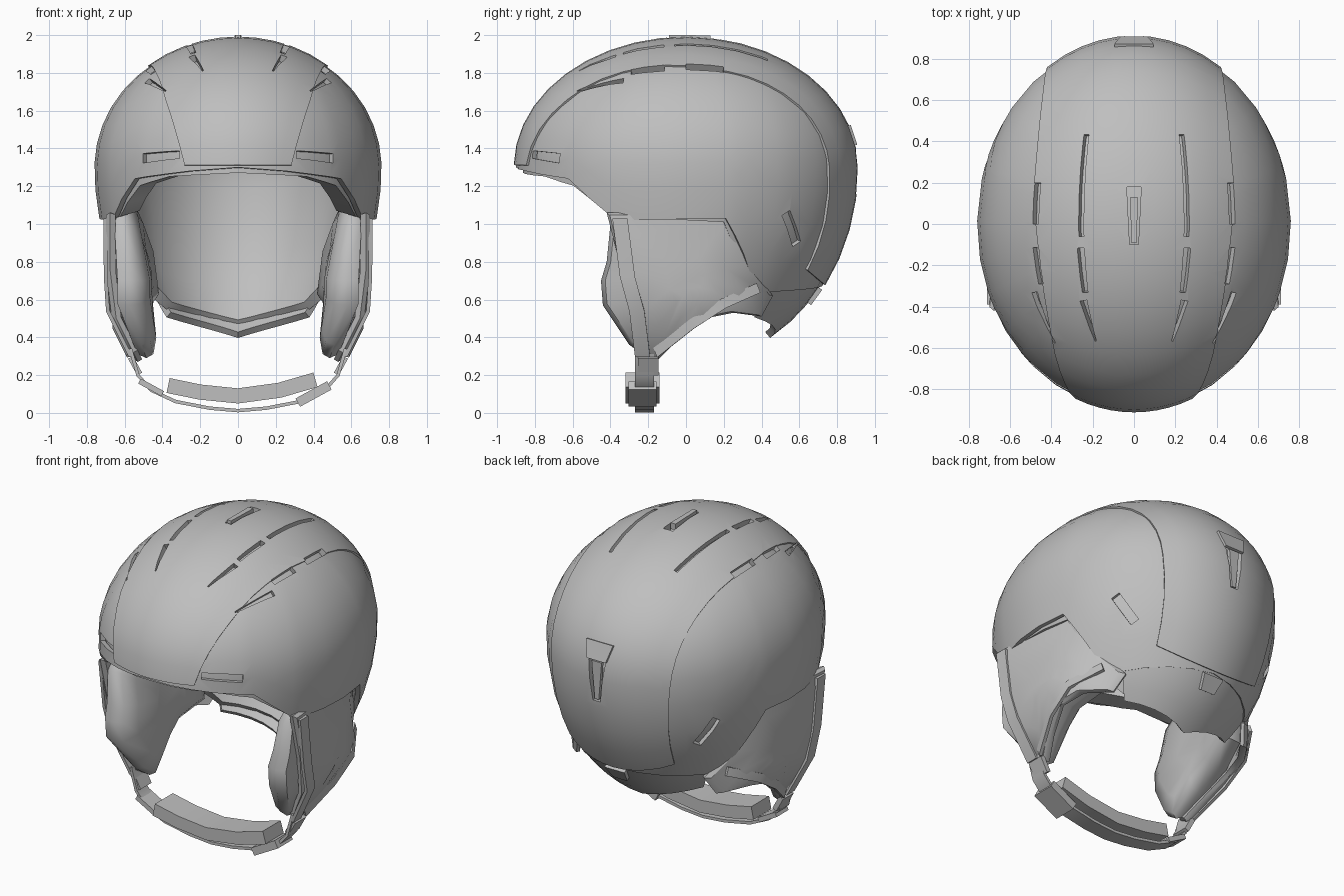
import bpy, bmesh, math
from mathutils import Vector, Matrix

if "Cube" in bpy.data.objects:
    bpy.data.objects.remove(bpy.data.objects["Cube"])

grey = bpy.data.materials.new("helmet grey")
grey.diffuse_color = (0.52, 0.52, 0.52, 1)
grey.use_nodes = True
grey.node_tree.nodes["Principled BSDF"].inputs["Base Color"].default_value = grey.diffuse_color
AX, AY, ZC, UP, DOWN = 0.76, 0.9, 1.3, 0.68, 1.05   # egg-shaped base form


def interp(table, v):
    for (a, p), (b, q) in zip(table, table[1:]):
        if v <= b:
            return p + (q - p) * max(0, v - a) / (b - a)
    return table[-1][1]


def make(name, bm):
    me = bpy.data.meshes.new(name)
    bm.to_mesh(me)
    bm.free()
    me.materials.append(grey)
    ob = bpy.data.objects.new(name, me)
    bpy.context.collection.objects.link(ob)
    return ob


def smooth(ob, angle=35):
    bpy.ops.object.select_all(action='DESELECT')
    ob.select_set(True)
    bpy.context.view_layer.objects.active = ob
    bpy.ops.object.shade_smooth_by_angle(angle=math.radians(angle))


def grid(name, rows, closed=False, cap=False):
    bm = bmesh.new()
    vs = [[bm.verts.new(p) for p in r] for r in rows]
    n = len(rows[0])
    for a, b in zip(vs, vs[1:]):
        for i in range(n if closed else n - 1):
            k = (i + 1) % n
            bm.faces.new((a[i], a[k], b[k], b[i]))
    if cap:
        bm.faces.new(vs[-1])
    return make(name, bm)


def loft(name, rings, angle=35):
    ob = grid(name, rings, True, True)
    bm = bmesh.new()
    bm.from_mesh(ob.data)
    bmesh.ops.holes_fill(bm, edges=[e for e in bm.edges if e.is_boundary], sides=0)
    bmesh.ops.recalc_face_normals(bm, faces=bm.faces)
    bm.to_mesh(ob.data)
    bm.free()
    smooth(ob, angle)
    return ob


def finish(ob, thick, cutter=None):
    m = ob.modifiers.new("thickness", 'SOLIDIFY')
    m.thickness, m.offset = thick, -1
    if cutter:
        b = ob.modifiers.new("vents", 'BOOLEAN')
        b.object, b.operation, b.solver = cutter, 'DIFFERENCE', 'EXACT'
    bpy.context.view_layer.update()
    me = bpy.data.meshes.new_from_object(ob.evaluated_get(bpy.context.evaluated_depsgraph_get()))
    ob.modifiers.clear()
    ob.data = me
    me.materials.clear()
    me.materials.append(grey)
    smooth(ob)


def egg(az, phi, off=0):
    a, c = math.radians(az), (UP if phi > 0 else DOWN) + off
    k = math.cos(phi)
    return ((AX + off) * k * math.sin(a), -(AY + off) * k * math.cos(a), ZC + c * math.sin(phi))


def phi_at(z):
    return math.asin((z - ZC) / (UP if z > ZC else DOWN))


def frame(point, along, off=0):
    """Matrix sitting on the egg surface: x runs along, z points outward."""
    d = Vector(point) - Vector((0, 0, ZC))
    s = Vector((AX, AY, UP if d.z > 0 else DOWN))
    d /= math.sqrt(sum((d[i] / s[i]) ** 2 for i in range(3)))
    n = Vector([d[i] / s[i] ** 2 for i in range(3)]).normalized()
    t = Vector(along)
    t = (t - n * t.dot(n)).normalized()
    m = Matrix((t, n.cross(t), n)).transposed().to_4x4()
    m.translation = d + Vector((0, 0, ZC)) + n * off
    return m


def box(bm, m, size, taper=1):
    """Box on a matrix; taper narrows the end at -x."""
    vs = bmesh.ops.create_cube(bm, size=1)['verts']
    for v in vs:
        if v.co.x < 0:
            v.co.y *= taper
    bmesh.ops.transform(bm, matrix=m @ Matrix.Diagonal((*size, 1)), verts=vs)


# vent cutters
vents = [((.25, .19, 1.93), (0, 1, 0), .5, .025, 1), ((.242, -.22, 1.91), (.04, 1, 0), .22, .035, .8),
         ((.215, -.47, 1.85), (.15, 1, 0), .22, .035, .2), ((.475, .1, 1.83), (0, 1, 0), .2, .04, 1),
         ((.458, -.2, 1.81), (.05, 1, 0), .18, .04, .8), ((.43, -.45, 1.73), (.2, 1, 0), .27, .035, .2),
         ((.42, -.76, 1.36), (1, 0, 0), .24, .05, .8), ((.55, .57, .97), (0, .5, -.75), .2, .055, 1)]
bm = bmesh.new()
for p, d, l, w, tp in vents:
    for s in (1, -1):
        box(bm, frame((p[0] * s, p[1], p[2]), (d[0] * s, d[1], d[2])), (l, w, .16), tp)
box(bm, frame((0, .04, 1.98), (0, 1, 0)), (.28, .07, .16), .6)
box(bm, frame((0, .9, 1.31), (0, 0, 1)), (.3, .13, .16), .4)
cutter = make("vent_cutter", bm)
cutter.hide_render = True

# outer shell, following a stepped rim
HALF = [0, 10, 20, 30, 40, 46, 55, 63, 68, 79, 91, 104, 108, 112, 117, 123, 129, 140, 153, 166, 180]
AZ = HALF + [360 - a for a in HALF[-2:0:-1]]
RIM = [(0, 1.3), (20, 1.28), (40, 1.25), (46, 1.24), (63, 1.04), (68, 1.02), (104, 1.03),
       (117, .73), (129, .64), (180, .67)]
LINER_RIM = [(0, 1.27), (30, 1.25), (46, 1.2), (63, 1.03), (104, 1.0), (117, .62), (129, .52), (180, .43)]


def dome_rows(rim, off, n=12):
    low = [phi_at(interp(rim, min(a, 360 - a))) for a in AZ]
    top = math.radians(88)
    return [[egg(a, p + (top - p) * j / n, off(p + (top - p) * j / n)) for a, p in zip(AZ, low)]
            for j in range(n + 1)]


finish(grid("outer_shell", dome_rows(RIM, lambda p: 0), True, True), .03, cutter)

# thick foam liner, thinning towards the nape
inner = dome_rows(LINER_RIM, lambda p: interp([(-.95, -.075), (-.3, -.155), (2, -.155)], p))
loft("inner_liner", inner[::-1] + dome_rows(LINER_RIM, lambda p: -.036))

# raised centre panel running from brim to nape
SEAM = [(0, .28), (35, .38), (70, .45), (100, .49), (150, .44), (180, .42), (216, .37)]
rows = []
for j in range(25):
    t = 1 + 215 * j / 24
    r, row = math.radians(t), []
    for i in range(-5, 6):
        x = interp(SEAM, t) * i / 5
        m = math.sqrt(1 - (x / AX) ** 2)
        c = UP if t < 180 else DOWN
        row.append((x, -(AY + .012) * m * math.cos(r), ZC + (c + .012) * m * math.sin(r)))
    rows.append(row)
finish(grid("centre_panel", rows), .028, cutter)
bpy.data.objects.remove(cutter)

# lower back panel that curls under the nape
BACK = [(129, .5), (180, .39), (231, .5)]
cols = [129 + 102 * i / 10 for i in range(11)]
rows = [[egg(a, phi_at(interp(BACK, a) * (1 - j / 4) + .74 * j / 4), -.008) for a in cols] for j in range(5)]
finish(grid("lower_back_panel", rows), .04)

# small fittings: crown latch, back vent lid and slat, fit dial
for name, p, d, off, size, tp in (("crown_latch", (0, .02, 1.98), (0, 1, 0), 0, (.22, .035, .04), .8),
                                  ("back_vent_lid", (0, .89, 1.47), (0, 0, 1), .01, (.11, .19, .016), .7),
                                  ("back_vent_slat", (0, .9, 1.29), (0, 0, 1), -.01, (.24, .07, .02), .4),
                                  ("fit_dial", (0, .7, .6), (0, 0, 1), -.01, (.1, .14, .04), .7)):
    bm = bmesh.new()
    box(bm, frame(p, d, off), size, tp)
    make(name, bm)


# ear covers and cushions
def ear_x(y, z):
    x = interp([(.27, .55), (.56, .695), (1.2, .70)], z)
    return x * math.sqrt(1 - (max(0, y) / .62) ** 2)


COVER = [(-.42, 1.06), (-.34, .75), (-.28, .5), (-.24, .32), (-.16, .27), (-.05, .38), (.1, .5),
         (.25, .53), (.4, .51), (.46, .62), (.34, .78), (.24, 1.06)]
CUSHION = [(-.4, 1.0), (-.42, .8), (-.45, .7), (-.44, .57), (-.3, .36), (-.2, .29), (-.05, .42),
           (.1, .52), (.3, .6), (.3, .9), (.2, 1.1), (-.25, 1.15)]
PUFF = [(.3, .75), (.55, 1.15), (.7, 1.15), (1.15, .75)]   # cushion thickness over height


def ear_rings(outline, steps, side, puff=[(0, 1), (2, 1)]):
    rings = []
    for k, dx in steps:
        pts = [(y * k, .72 + (z - .72) * k) for y, z in outline]
        rings.append([(side * (ear_x(y, z) + dx * interp(puff, z)), y, z) for y, z in pts])
    return rings


# straps and pads as flat bands swept along a path
def band(name, path, wide, thick):
    path, w = [Vector(p) for p in path], Vector(wide) / 2
    rings = []
    for i, p in enumerate(path):
        t = path[min(i + 1, len(path) - 1)] - path[max(i - 1, 0)]
        n = t.cross(w).normalized() * thick / 2
        rings.append([p - w - n, p + w - n, p + w + n, p - w + n])
    return loft(name, rings)


for s, tag in ((1, "right"), (-1, "left")):
    loft("ear_cover_" + tag, ear_rings(COVER, [(.3, -.05), (.7, -.05), (.97, -.05), (1, -.02), (.96, 0),
                                               (.65, .004), (.3, .006)], s))
    loft("ear_cushion_" + tag, ear_rings(CUSHION, [(.4, -.05), (.95, -.05), (1, -.1), (.95, -.16),
                                                   (.75, -.2), (.35, -.21)], s, PUFF), 50)
    band("front_strap_" + tag, [(s * (ear_x(y, z) + .004), y, z) for y, z in
                                ((-.35, 1.03), (-.31, .72), (-.26, .54), (-.23, .3))], (0, .08, 0), .02)
    band("rear_strap_" + tag, [(s * (ear_x(y, z) + .004), y, z) for y, z in
                               ((.38, .66), (.2, .58), (.03, .47), (-.16, .32))], (0, -.02, .05), .02)
    bm = bmesh.new()
    box(bm, Matrix.Translation((s * .545, -.2, .25)) @ Matrix.Rotation(s * .5, 4, 'Y'), (.03, .11, .1))
    make("strap_adjuster_" + tag, bm)

half = [(.57, .34), (.53, .2), (.46, .12), (.33, .06), (.15, .025)]
chin = [(x, -.22, z) for x, z in half + [(0, .012)]] + [(-x, -.22, z) for x, z in half[::-1]]
band("chin_strap", chin, (0, .1, 0), .018)
band("chin_pad", [(-.37, -.23, .145), (-.2, -.23, .11), (0, -.23, .09), (.22, -.23, .12), (.41, -.23, .175)],
     (0, .18, 0), .08)
bm = bmesh.new()
box(bm, Matrix.Translation((.4, -.23, .1)) @ Matrix.Rotation(-.5, 4, 'Y'), (.19, .15, .05))
box(bm, Matrix.Translation((-.46, -.22, .135)) @ Matrix.Rotation(.5, 4, 'Y'), (.14, .12, .03))
make("chin_buckle", bm)
